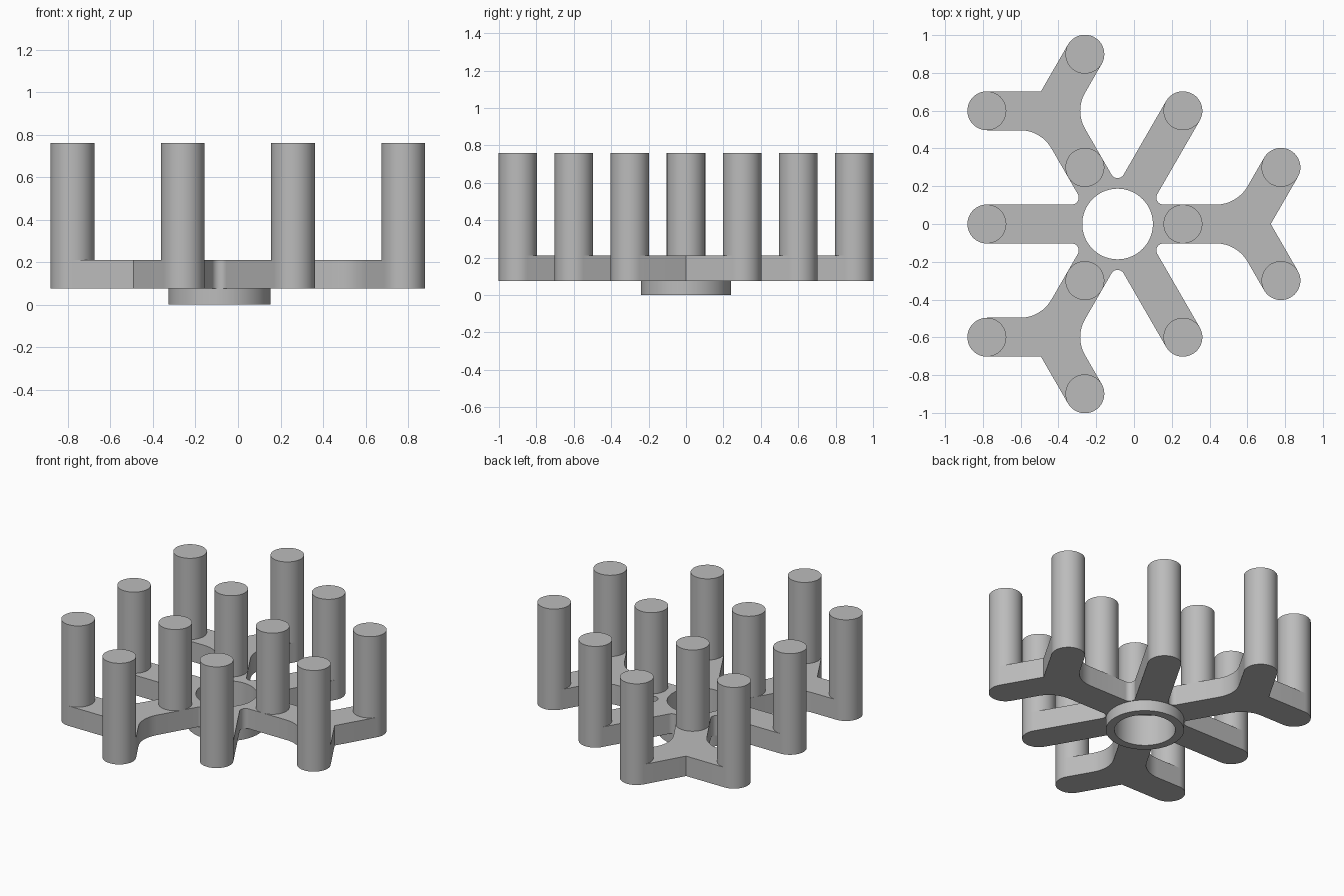
import bpy
import bmesh
from math import radians, pi
from mathutils import Vector, Matrix

if "Cube" in bpy.data.objects:
    bpy.data.objects.remove(bpy.data.objects["Cube"])

HUB = Vector((-0.087, 0))
STEP = 0.346            # lattice distance from hub to an inner peg
W = 0.103               # peg radius and arm half width
R_HUB, R_FORK = 0.037, 0.19
HOLE, COLLAR = 0.187, 0.24
Z_PLATE, Z_TOP, Z_PEG = 0.075, 0.21, 0.76
SIN60 = 0.866

grey = bpy.data.materials.new("grey plastic")
grey.use_nodes = True
COLOUR = (0.5, 0.5, 0.5, 1)
grey.diffuse_color = COLOUR
grey.node_tree.nodes["Principled BSDF"].inputs["Base Color"].default_value = COLOUR


def polar(r, deg):
    return Matrix.Rotation(radians(deg), 2) @ Vector((r, 0))


def arc(centre, r, start, end):
    n = max(4, round(abs(end - start) / 7.5))
    return [centre + polar(r, start + (end - start) * i / n) for i in range(n + 1)]


def smooth(obj):
    bpy.ops.object.select_all(action='DESELECT')
    obj.select_set(True)
    bpy.context.view_layer.objects.active = obj
    bpy.ops.object.shade_smooth_by_angle(angle=radians(30))


def extruded(name, loops, z0, z1):
    """Extrude a flat outline with holes between two heights."""
    curve = bpy.data.curves.new(name, 'CURVE')
    curve.dimensions, curve.fill_mode = '2D', 'BOTH'
    curve.extrude = (z1 - z0) / 2
    for loop in loops:
        spline = curve.splines.new('POLY')
        spline.points.add(len(loop) - 1)
        for point, co in zip(spline.points, loop):
            point.co = (co.x, co.y, 0, 1)
        spline.use_cyclic_u = True
    obj = bpy.data.objects.new(name, curve)
    bpy.context.collection.objects.link(obj)
    bpy.ops.object.select_all(action='DESELECT')
    obj.select_set(True)
    bpy.context.view_layer.objects.active = obj
    bpy.ops.object.convert(target='MESH')
    obj = bpy.context.object
    bm = bmesh.new()
    bm.from_mesh(obj.data)
    bmesh.ops.remove_doubles(bm, verts=bm.verts, dist=0.0002)
    bmesh.ops.recalc_face_normals(bm, faces=bm.faces)
    bmesh.ops.translate(bm, verts=bm.verts, vec=(HUB.x, HUB.y, (z0 + z1) / 2))
    bm.to_mesh(obj.data)
    bm.free()
    obj.data.materials.clear()
    obj.data.materials.append(grey)
    smooth(obj)


# One third of the outline: a forked arm followed by a short straight arm
fork = Vector((2 * STEP, 0))
hub_fillet = 2 * (W + R_HUB)
fork_fillet = (W + R_FORK) / SIN60
third = (
    arc(polar(hub_fillet, -30), R_HUB, 210, 90)
    + arc(fork + polar(fork_fillet, -120), R_FORK, 90, 30)
    + arc(fork + polar(STEP, -60), W, -150, 30)
    + [fork + Vector((W / SIN60, 0))]
    + arc(fork + polar(STEP, 60), W, -30, 150)
    + arc(fork + polar(fork_fillet, 120), R_FORK, -30, -90)
    + arc(polar(hub_fillet, 30), R_HUB, -90, -210)
    + arc(polar(2 * STEP, 60), W, -30, 150)
)
turns = [Matrix.Rotation(radians(a), 2) for a in (0, 120, 240)]
outline = [turn @ p for turn in turns for p in third]


def circle(r):
    return [polar(r, i * 5) for i in range(72)]


# Branching plate and the collar beneath it
extruded("branching_plate", [outline, circle(HOLE)], Z_PLATE, Z_TOP)
extruded("hub_collar", [circle(COLLAR), circle(HOLE)], 0, Z_PLATE)

# Pegs: inner, two fork tips and the straight arm tip on each third
spots = {
    "inner_peg": polar(STEP, 0),
    "fork_peg_a": fork + polar(STEP, -60),
    "fork_peg_b": fork + polar(STEP, 60),
    "arm_peg": polar(2 * STEP, 60),
}
for number, turn in enumerate(turns, 1):
    for name, spot in spots.items():
        place = HUB + turn @ spot
        bpy.ops.mesh.primitive_cylinder_add(
            vertices=48, radius=W, depth=Z_PEG - Z_TOP,
            location=(place.x, place.y, (Z_PEG + Z_TOP) / 2))
        peg = bpy.context.object
        peg.name = f"{name}_{number}"
        peg.data.materials.append(grey)
        smooth(peg)
